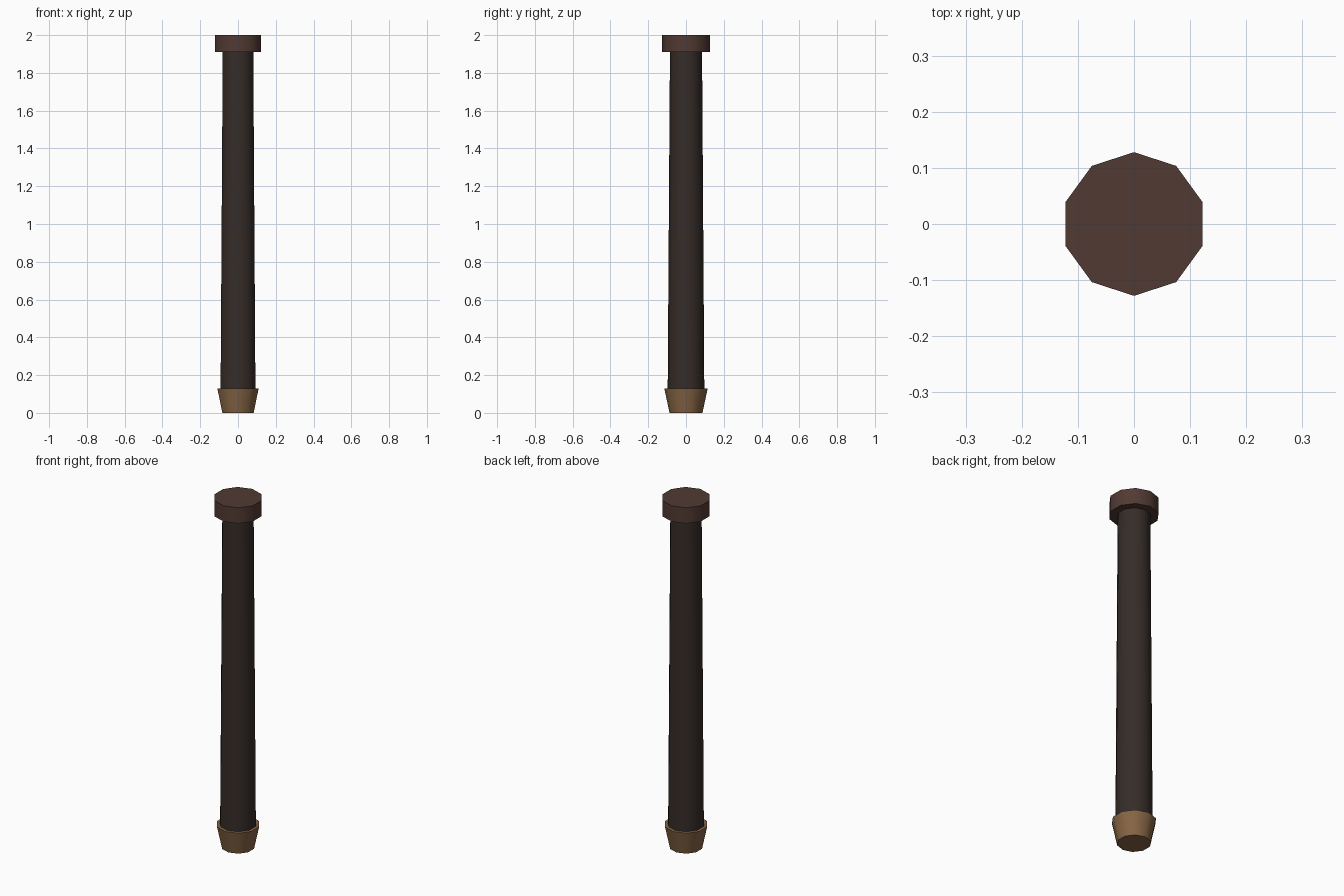
import bpy, math

if "Cube" in bpy.data.objects:
    bpy.data.objects.remove(bpy.data.objects["Cube"])

SIDES = 10


def material(name, rgb):
    m = bpy.data.materials.new(name)
    m.diffuse_color = (*rgb, 1)
    m.use_nodes = True
    m.node_tree.nodes["Principled BSDF"].inputs["Base Color"].default_value = m.diffuse_color
    return m


def tapered(name, z0, z1, r0, r1, mat):
    """Ten-sided tapered cylinder with a corner facing front and back."""
    bpy.ops.mesh.primitive_cone_add(vertices=SIDES, radius1=r0, radius2=r1,
                                    depth=z1 - z0, location=(0, 0, (z0 + z1) / 2))
    ob = bpy.context.object
    ob.name = name
    ob.data.materials.append(mat)
    bpy.ops.object.shade_smooth_by_angle(angle=math.radians(40))
    return ob


dark = material("dark_wood", (0.036, 0.025, 0.021))
brown = material("red_brown_wood", (0.083, 0.042, 0.033))
tan = material("tan_wood", (0.24, 0.13, 0.058))

# flared foot, long shaft, flat top cap
tapered("foot", 0.0, 0.13, 0.087, 0.115, tan)
tapered("shaft", 0.12, 1.915, 0.097, 0.085, dark)
tapered("top_cap", 1.91, 2.0, 0.128, 0.128, brown)
